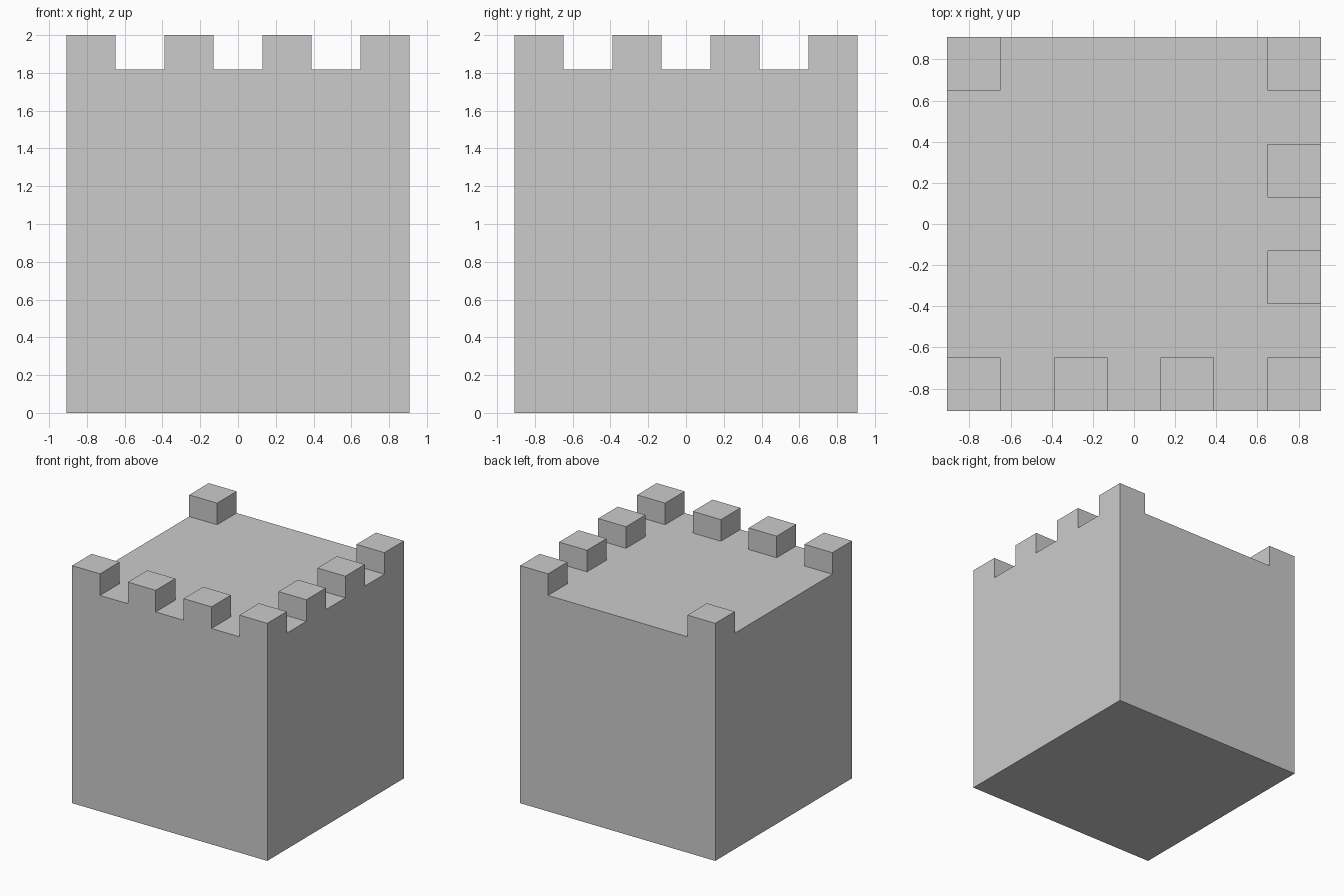
import bpy, bmesh, math
from mathutils import Vector

if "Cube" in bpy.data.objects:
    bpy.data.objects.remove(bpy.data.objects["Cube"])

HALF = 0.909          # half width of the tower block
DECK = 1.818          # height of the flat roof
MERLON = 0.182        # height of each battlement block
CELLS = 7             # merlons and gaps along each side
CELL = 2 * HALF / CELLS

bm = bmesh.new()

# Roof deck, split into merlon-sized cells
bmesh.ops.create_grid(bm, x_segments=CELLS, y_segments=CELLS, size=HALF)
bmesh.ops.translate(bm, verts=bm.verts[:], vec=(0, 0, DECK))
deck = bm.faces[:]

# Walls: extrude the deck outline down to the ground, then close the base
rim = [e for e in bm.edges if e.is_boundary]
res = bmesh.ops.extrude_edge_only(bm, edges=rim)
for v in res["geom"]:
    if isinstance(v, bmesh.types.BMVert):
        v.co.z = 0
bmesh.ops.contextual_create(bm, geom=[e for e in bm.edges if e.is_boundary])

# Battlements: all along the front and right, only corners at back and left
wanted = {(i, 0) for i in (0, 2, 4, 6)} | {(6, j) for j in (0, 2, 4, 6)} | {(0, 6)}


def cell_of(face):
    c = face.calc_center_median()
    return (int((c.x + HALF) / CELL), int((c.y + HALF) / CELL))


merlons = [f for f in deck if cell_of(f) in wanted]
for f in bmesh.ops.extrude_discrete_faces(bm, faces=merlons)["faces"]:
    for v in f.verts:
        v.co.z = DECK + MERLON

# Merge coplanar faces into clean flat surfaces
bmesh.ops.recalc_face_normals(bm, faces=bm.faces[:])
bmesh.ops.dissolve_limit(bm, angle_limit=math.radians(1),
                         verts=bm.verts[:], edges=bm.edges[:])

mesh = bpy.data.meshes.new("castle_tower")
bm.to_mesh(mesh)
bm.free()
bpy.context.collection.objects.link(bpy.data.objects.new("castle_tower", mesh))
